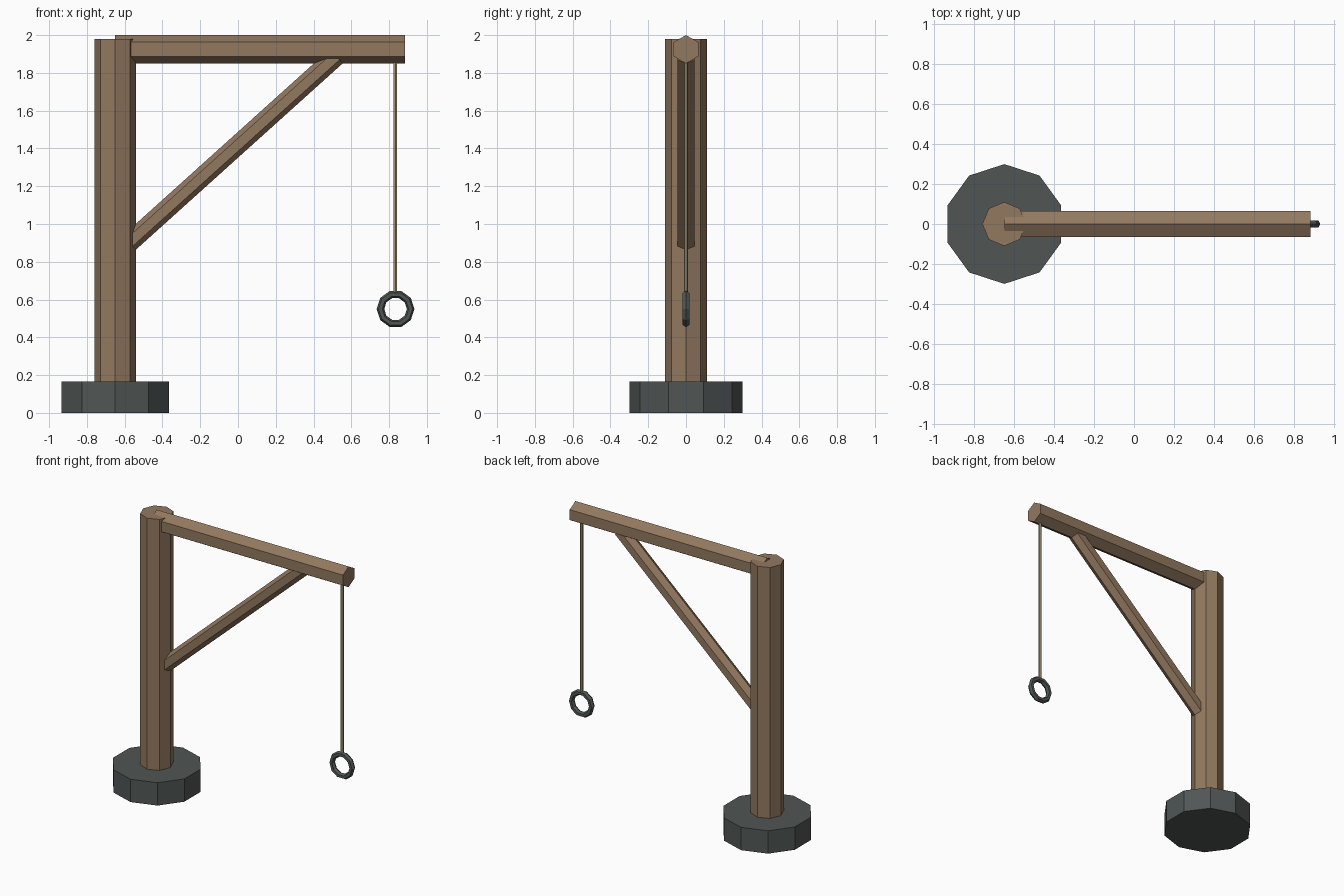
import bpy, math
from mathutils import Vector

if "Cube" in bpy.data.objects:
    bpy.data.objects.remove(bpy.data.objects["Cube"])


def material(name, rgb):
    m = bpy.data.materials.new(name)
    m.diffuse_color = (*rgb, 1)
    m.use_nodes = True
    m.node_tree.nodes["Principled BSDF"].inputs["Base Color"].default_value = m.diffuse_color
    return m


wood = material("brown_wood", (0.29, 0.19, 0.115))
stone = material("dark_grey", (0.08, 0.093, 0.091))
hemp = material("rope_tan", (0.38, 0.32, 0.20))


def add_mesh(name, verts, faces, mat):
    me = bpy.data.meshes.new(name)
    me.from_pydata(verts, [], faces)
    me.materials.append(mat)
    ob = bpy.data.objects.new(name, me)
    bpy.context.collection.objects.link(ob)
    return ob


def prism(name, p, q, r, n, mat, up):
    """n-sided bar from p to q; the first corner points along 'up'."""
    p, q = Vector(p), Vector(q)
    d = (q - p).normalized()
    u = Vector(up)
    u = (u - d * u.dot(d)).normalized()
    v = d.cross(u)
    verts = []
    for c in (p, q):
        for i in range(n):
            a = 2 * math.pi * i / n
            verts.append(c + u * r * math.cos(a) + v * r * math.sin(a))
    faces = [(i, (i + 1) % n, n + (i + 1) % n, n + i) for i in range(n)]
    faces += [tuple(reversed(range(n))), tuple(range(n, 2 * n))]
    return add_mesh(name, verts, faces, mat)


PX, RX = -0.65, 0.833   # post and rope positions
Y, Z = (0, 1, 0), (0, 0, 1)

# Base and timber frame
prism("base", (PX, 0, 0), (PX, 0, 0.165), 0.30, 10, stone, Y)
prism("post", (PX, 0, 0.1), (PX, 0, 1.98), 0.11, 8, wood, Y)
prism("beam", (PX, 0, 1.925), (0.885, 0, 1.925), 0.075, 6, wood, Z)
prism("brace", (-0.58, 0, 0.897), (0.52, 0, 1.888), 0.051, 6, wood, Z)

# Hanging rope
prism("rope", (RX, 0, 0.62), (RX, 0, 1.90), 0.011, 6, hemp, Y)

# Ring at the rope end
bpy.ops.mesh.primitive_torus_add(
    major_segments=10, minor_segments=6, major_radius=0.08, minor_radius=0.02,
    location=(RX + 0.001, 0, 0.55), rotation=(math.pi / 2, 0, 0))
ring = bpy.context.object
ring.name = "ring"
ring.data.materials.append(stone)
for f in ring.data.polygons:
    f.use_smooth = False
